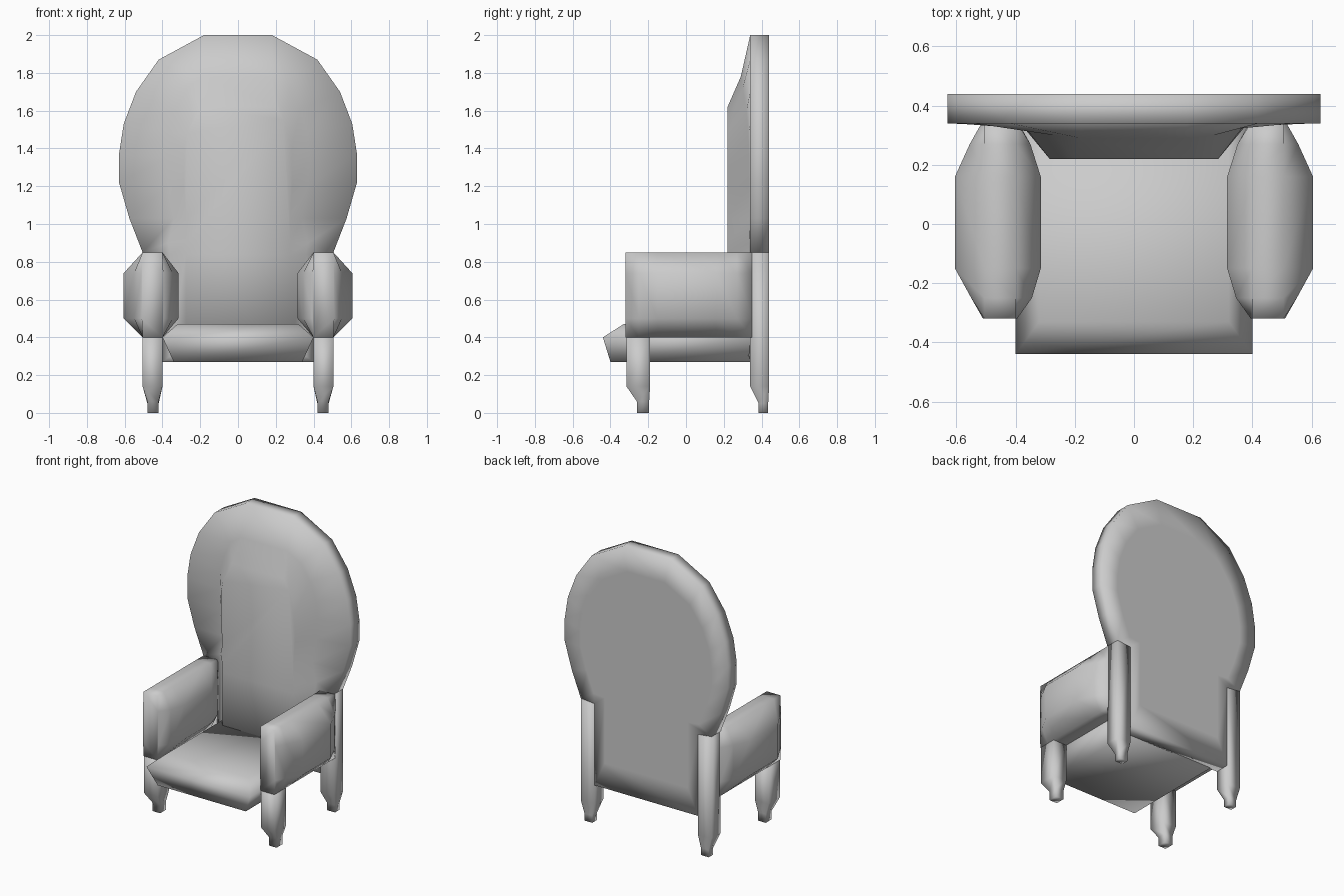
import bpy
import bmesh

cube = bpy.data.objects.get("Cube")
if cube:
    bpy.data.objects.remove(cube, do_unlink=True)

# Single upholstery colour
grey = bpy.data.materials.new("plain_grey")
grey.use_nodes = True
colour = (0.6, 0.6, 0.6, 1)
grey.diffuse_color = colour
grey.node_tree.nodes["Principled BSDF"].inputs["Base Color"].default_value = colour


def loft(name, rings, mirror=False):
    """Skin a stack of equal-length closed rings and cap both ends."""
    bm = bmesh.new()
    loops = [[bm.verts.new(p) for p in ring] for ring in rings]
    count = len(loops[0])
    for a, b in zip(loops, loops[1:]):
        for i in range(count):
            j = (i + 1) % count
            bm.faces.new((a[i], a[j], b[j], b[i]))
    bm.faces.new(loops[0])
    bm.faces.new(loops[-1])
    bmesh.ops.recalc_face_normals(bm, faces=bm.faces)
    mesh = bpy.data.meshes.new(name)
    bm.to_mesh(mesh)
    bm.free()
    mesh.materials.append(grey)
    obj = bpy.data.objects.new(name, mesh)
    bpy.context.collection.objects.link(obj)
    if mirror:
        obj.modifiers.new("other_side", "MIRROR")
    bpy.ops.object.select_all(action="DESELECT")
    obj.select_set(True)
    bpy.context.view_layer.objects.active = obj
    bpy.ops.object.shade_smooth()
    return obj


def rect(x0, x1, y0, y1, z):
    return [(x0, y0, z), (x1, y0, z), (x1, y1, z), (x0, y1, z)]


def both_sides(half):
    """Close a half ring of (x, y, z) points across the middle."""
    return half + [(-x, y, z) for x, y, z in reversed(half)]


# Backrest: rounded slab with a raised cushion on its front
rim = [(.18, 2), (.42, 1.87), (.54, 1.7), (.605, 1.53), (.63, 1.37),
       (.63, 1.22), (.575, 1.03), (.505, .85), (.4, .84), (.4, .27)]
crease = [(.18, .29, 1.78), (.27, .3, 1.72), (.33, .32, 1.6), (.37, .33, 1.48),
          (.38, .335, 1.35), (.37, .335, 1.2), (.34, .335, 1.03),
          (.37, .335, .9), (.36, .335, .84), (.36, .335, .3)]
cushion = [(.2, 1.62), (.24, 1.55), (.27, 1.48), (.285, 1.4), (.285, 1.3),
           (.285, 1.2), (.275, 1.03), (.275, .9), (.275, .84), (.275, .3)]
mid = 1.15
loft("backrest", [both_sides(r) for r in (
    [(x * .8, .44, mid + (z - mid) * .8) for x, z in rim],
    [(x, .44, z) for x, z in rim],
    [(x, .34, z) for x, z in rim],
    crease,
    [(x, .22, z) for x, z in cushion])])

# Seat cushion with sloped edges
loft("seat", [
    rect(-.34, .34, -.4, .35, .27),
    rect(-.4, .4, -.44, .35, .4),
    rect(-.32, .32, -.33, .35, .47)])


# Armrests: boxes whose sides bulge outward in the middle
def arm_section(y, inner, outer):
    top, bottom, high, low = .85, .4, .74, .5
    return [(.4, y, top), (.505, y, top), (outer, y, high), (outer, y, low),
            (.505, y, bottom), (.4, y, bottom), (inner, y, low), (inner, y, high)]


loft("armrest", [arm_section(*s) for s in (
    (-.32, .395, .51), (-.25, .345, .55), (-.15, .315, .605),
    (.16, .315, .605), (.27, .35, .555), (.35, .395, .51))], mirror=True)

# Legs: straight posts that taper to small feet
loft("front_leg", [
    rect(.42, .48, -.26, -.195, 0),
    rect(.42, .48, -.26, -.195, .06),
    rect(.4, .505, -.315, -.19, .14),
    rect(.4, .505, -.315, -.19, .41)], mirror=True)
loft("back_leg", [
    rect(.42, .48, .385, .435, 0),
    rect(.42, .48, .385, .435, .05),
    rect(.4, .505, .34, .44, .14),
    rect(.4, .505, .34, .44, .85)], mirror=True)
